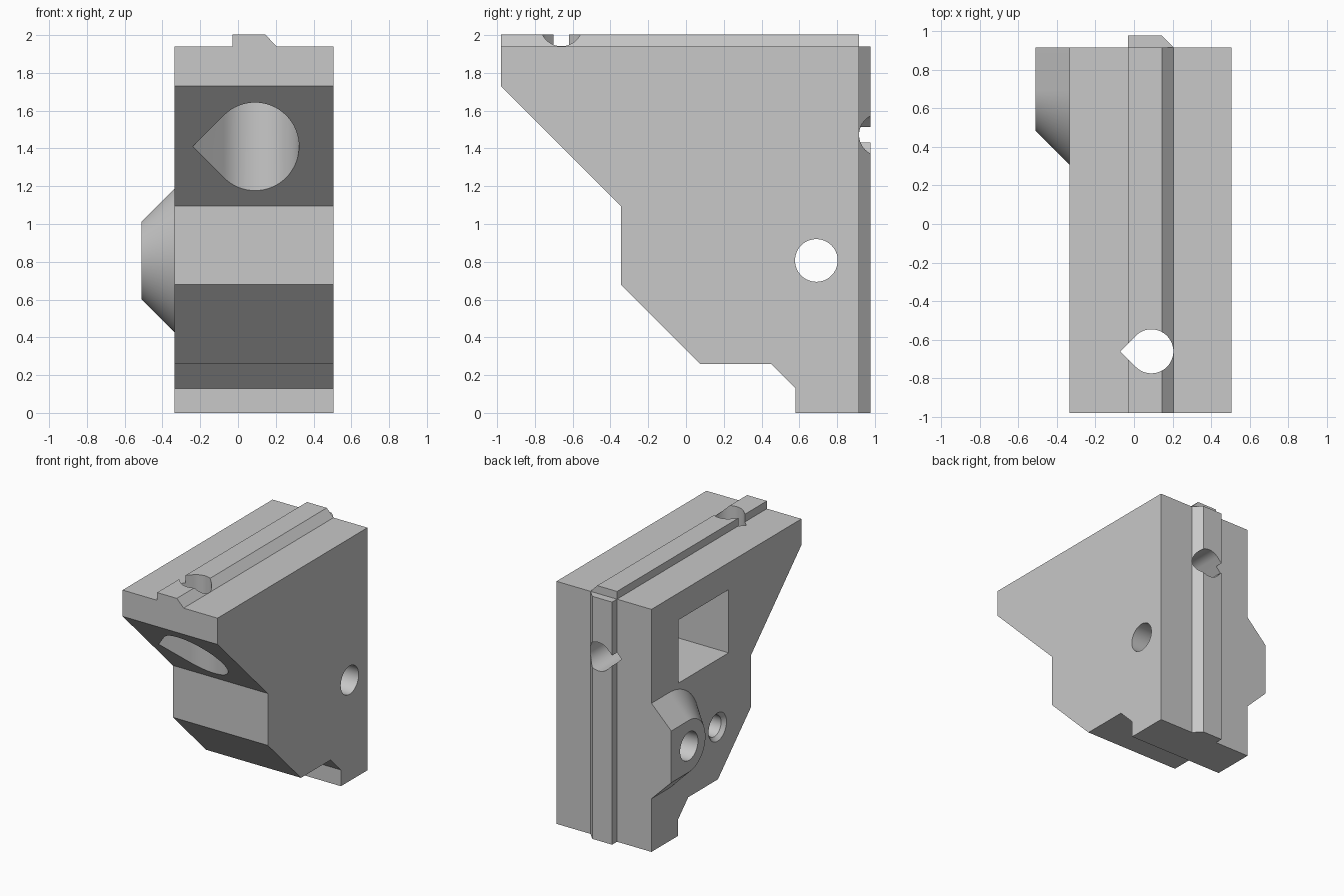
import bpy, bmesh
from math import sin, cos, radians

cube = bpy.data.objects.get("Cube")
if cube:
    bpy.data.objects.remove(cube, do_unlink=True)

grey = bpy.data.materials.new("light grey")
grey.use_nodes = True
COLOR = (0.58, 0.58, 0.58, 1)
grey.diffuse_color = COLOR
grey.node_tree.nodes["Principled BSDF"].inputs["Base Color"].default_value = COLOR

XL, XR = -0.335, 0.505      # side faces of the body
BACK, TOP = 0.915, 1.94     # mounting faces of the body
RX = 0.09                   # centre line of the screws


def loft(name, loops):
    """Closed solid through a list of equally long point loops."""
    bm = bmesh.new()
    rings = [[bm.verts.new(p) for p in loop] for loop in loops]
    n = len(rings[0])
    for a, b in zip(rings, rings[1:]):
        for i in range(n):
            j = (i + 1) % n
            bm.faces.new((a[i], a[j], b[j], b[i]))
    bm.faces.new(rings[0][::-1])
    bm.faces.new(rings[-1])
    bmesh.ops.recalc_face_normals(bm, faces=bm.faces)
    mesh = bpy.data.meshes.new(name)
    bm.to_mesh(mesh)
    bm.free()
    mesh.materials.append(grey)
    obj = bpy.data.objects.new(name, mesh)
    bpy.context.collection.objects.link(obj)
    return obj


def place(axis, u, v, w):
    """Put profile point (u, v) at distance w along an axis."""
    return {"x": (w, u, v), "y": (u, w, v), "z": (u, v, w)}[axis]


def prism(name, axis, profile, start, end):
    return loft(name, [[place(axis, u, v, w) for u, v in profile] for w in (start, end)])


def arc(cu, cv, r, a0, a1, steps):
    angles = [radians(a0 + (a1 - a0) * i / steps) for i in range(steps + 1)]
    return [(cu + r * cos(a), cv + r * sin(a)) for a in angles]


def circle(cu, cv, r):
    return arc(cu, cv, r, 0, 360, 64)[:-1]


def teardrop(cu, cv, r):
    """Circle with a 45 degree point towards -x."""
    return arc(cu, cv, r, -135, 135, 48) + [(cu - r * 2 ** 0.5, cv)]


def combine(target, other, operation):
    mod = target.modifiers.new(operation, "BOOLEAN")
    mod.operation = operation
    mod.solver = "EXACT"
    mod.object = other
    bpy.context.view_layer.objects.active = target
    bpy.ops.object.modifier_apply(modifier=mod.name)
    bpy.data.objects.remove(other, do_unlink=True)


# Bracket body from its side profile
body = prism("bracket_body", "x", [
    (-0.98, TOP), (-0.98, 1.73), (-0.345, 1.095), (-0.345, 0.68), (0.075, 0.26),
    (0.45, 0.26), (0.58, 0.13), (0.58, 0), (BACK, 0), (BACK, TOP)], XL, XR)


# Locating ridges, chamfered on one side
def ridge(base):
    tip = base + 0.062
    return [(-0.03, base - 0.05), (-0.03, tip), (0.145, tip), (0.205, base), (0.205, base - 0.05)]


combine(body, prism("top_ridge", "y", ridge(TOP), -0.98, BACK), "UNION")
combine(body, prism("back_ridge", "z", ridge(BACK), 0, TOP), "UNION")

# Tapered boss running out to the back face
HY, HZ = 0.69, 0.807


def boss_loop(x, r):
    outline = arc(HY, HZ, r, 90, 270, 40) + [(BACK, HZ - r), (BACK, HZ + r)]
    return [place("x", u, v, x) for u, v in outline]


combine(body, loft("side_boss", [boss_loop(XL + 0.03, 0.382), boss_loop(XL, 0.382),
                                 boss_loop(-0.51, 0.207)]), "UNION")

# Screw holes, head recess, access pocket and cross holes
cutters = [
    prism("top_screw_hole", "z", teardrop(RX, -0.66, 0.114), 1.5, 2.1),
    prism("screw_head_recess", "z", teardrop(RX, -0.66, 0.233), 1.0, 1.68),
    prism("access_pocket", "x", [(-0.06, 1.22), (0.574, 1.22), (0.574, 1.725), (-0.06, 1.725)],
          XL - 0.1, 0.325),
    prism("back_screw_hole", "y", teardrop(RX, 1.472, 0.114), 0.5, 1.1),
    prism("cross_hole", "x", circle(HY, HZ, 0.113), -0.7, 0.7),
    loft("blind_hole", [[place("x", u, v, x) for u, v in circle(0.08, 0.68, r)]
                        for x, r in ((XL - 0.02, 0.133), (XL + 0.028, 0.085), (0.1, 0.085))]),
]
for cutter in cutters:
    combine(body, cutter, "DIFFERENCE")

# One material, smooth holes with sharp edges
body.data.materials.clear()
body.data.materials.append(grey)
for poly in body.data.polygons:
    poly.material_index = 0
bpy.ops.object.select_all(action="DESELECT")
body.select_set(True)
bpy.context.view_layer.objects.active = body
bpy.ops.object.shade_smooth_by_angle(angle=radians(30))
